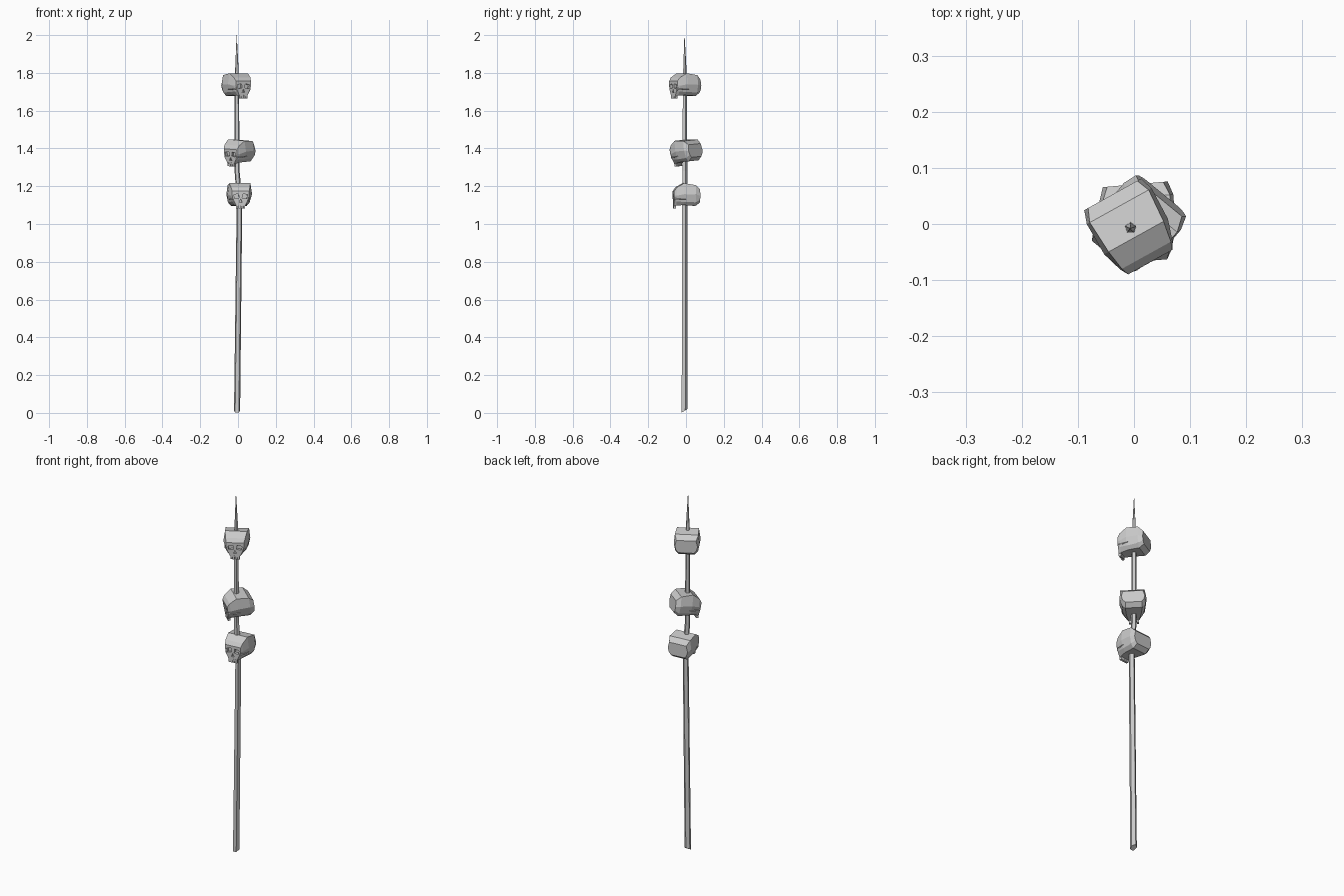
import bpy, bmesh
from math import sin, cos, pi, radians
from mathutils import Matrix, Vector

if "Cube" in bpy.data.objects:
    bpy.data.objects.remove(bpy.data.objects["Cube"])


def new_object(name, bm):
    bmesh.ops.recalc_face_normals(bm, faces=bm.faces)
    mesh = bpy.data.meshes.new(name)
    bm.to_mesh(mesh)
    bm.free()
    ob = bpy.data.objects.new(name, mesh)
    bpy.context.collection.objects.link(ob)
    return ob


def loft(bm, rings):
    rows = [[bm.verts.new(p) for p in r] for r in rings]
    n = len(rows[0])
    for a, b in zip(rows, rows[1:]):
        for i in range(n):
            j = (i + 1) % n
            bm.faces.new((a[i], a[j], b[j], b[i]))
    bm.faces.new(rows[0])
    bm.faces.new(rows[-1])


def shaft(name, path, slant=0.0):
    # path entries: x, y, z, radius; five-sided cross-section
    bm = bmesh.new()
    rings = []
    for k, (x, y, z, r) in enumerate(path):
        ring = []
        for i in range(5):
            a = 2 * pi * i / 5 + 0.3
            dy = r * sin(a)
            ring.append((x + r * cos(a), y + dy, z + (slant * (dy + r) if k == 0 else 0)))
        rings.append(ring)
    loft(bm, rings)
    return new_object(name, bm)


# wooden pole, slightly crooked, with a slanted cut at its foot
shaft("pole", [(-0.005, -0.009, 0, 0.017), (0.008, -0.008, 1.13, 0.0155),
               (-0.005, -0.007, 1.28, 0.014), (-0.006, -0.007, 1.72, 0.012)], 0.6)
# sharp spike
shaft("spike", [(-0.006, -0.007, 1.7, 0.014), (-0.006, -0.007, 1.83, 0.009),
                (-0.007, -0.008, 2.0, 0.0006)])

# skull sections from back to face: y, then (half width, z) for top, side, lower side, bottom
SECTIONS = [
    (0.066, (0.050, 0.032), (0.058, 0.000), (0.052, -0.022), (0.040, -0.036)),
    (0.042, (0.060, 0.056), (0.066, 0.005), (0.058, -0.035), (0.042, -0.054)),
    (-0.020, (0.056, 0.066), (0.065, 0.008), (0.052, -0.034), (0.036, -0.050)),
    (-0.058, (0.050, 0.044), (0.053, 0.000), (0.044, -0.030), (0.027, -0.052)),
    (-0.072, (0.045, 0.024), (0.045, 0.000), (0.036, -0.028), (0.022, -0.056)),
]


def box(bm, centre, size, rot=0.0):
    m = Matrix.Translation(centre) @ Matrix.Rotation(rot, 4, 'Y') @ Matrix.Diagonal((*size, 1))
    bmesh.ops.create_cube(bm, size=1, matrix=m)


def skull(name, loc, yaw, pitch=0, roll=0):
    place = (Matrix.Translation(loc) @ Matrix.Rotation(radians(yaw), 4, 'Z')
             @ Matrix.Rotation(radians(pitch), 4, 'X') @ Matrix.Rotation(radians(roll), 4, 'Y'))
    # cranium and face
    bm = bmesh.new()
    loft(bm, [[(w, y, z) for w, z in pts] + [(-w, y, z) for w, z in reversed(pts)]
              for y, *pts in SECTIONS])
    ob = new_object(name, bm)
    # eye sockets and nose opening
    bm = bmesh.new()
    for s in (-1, 1):
        box(bm, (s * 0.022, -0.072, -0.003), (0.025, 0.030, 0.022), s * 0.15)
    loft(bm, [[(0, y, -0.017), (0.008, y, -0.036), (-0.008, y, -0.036)] for y in (-0.09, -0.062)])
    cutter = new_object(name + "_cutter", bm)
    cutter.hide_render = True
    mod = ob.modifiers.new("sockets", 'BOOLEAN')
    mod.object = cutter
    mod.solver = 'EXACT'
    bpy.context.view_layer.objects.active = ob
    bpy.ops.object.modifier_apply(modifier=mod.name)
    bpy.data.objects.remove(cutter)
    ob.matrix_world = place
    # upper jaw teeth, cheekbones
    bm = bmesh.new()
    for x in (-0.019, -0.0065, 0.0065, 0.019):
        box(bm, (x, -0.066, -0.058), (0.010, 0.013, 0.020))
    for s in (-1, 1):
        loft(bm, [[(s * 0.044, y, -0.012), (s * w, y, -0.018), (s * 0.040, y, -0.028)]
                  for y, w in ((-0.070, 0.045), (-0.045, 0.056), (-0.010, 0.060))])
    new_object(name + "_teeth_and_cheeks", bm).matrix_world = place


skull("top_skull", (-0.006, -0.005, 1.732), 29)
skull("middle_skull", (0.006, 0.0, 1.382), -40, 8, 4)
skull("bottom_skull", (0.008, 0.005, 1.15), 5)
